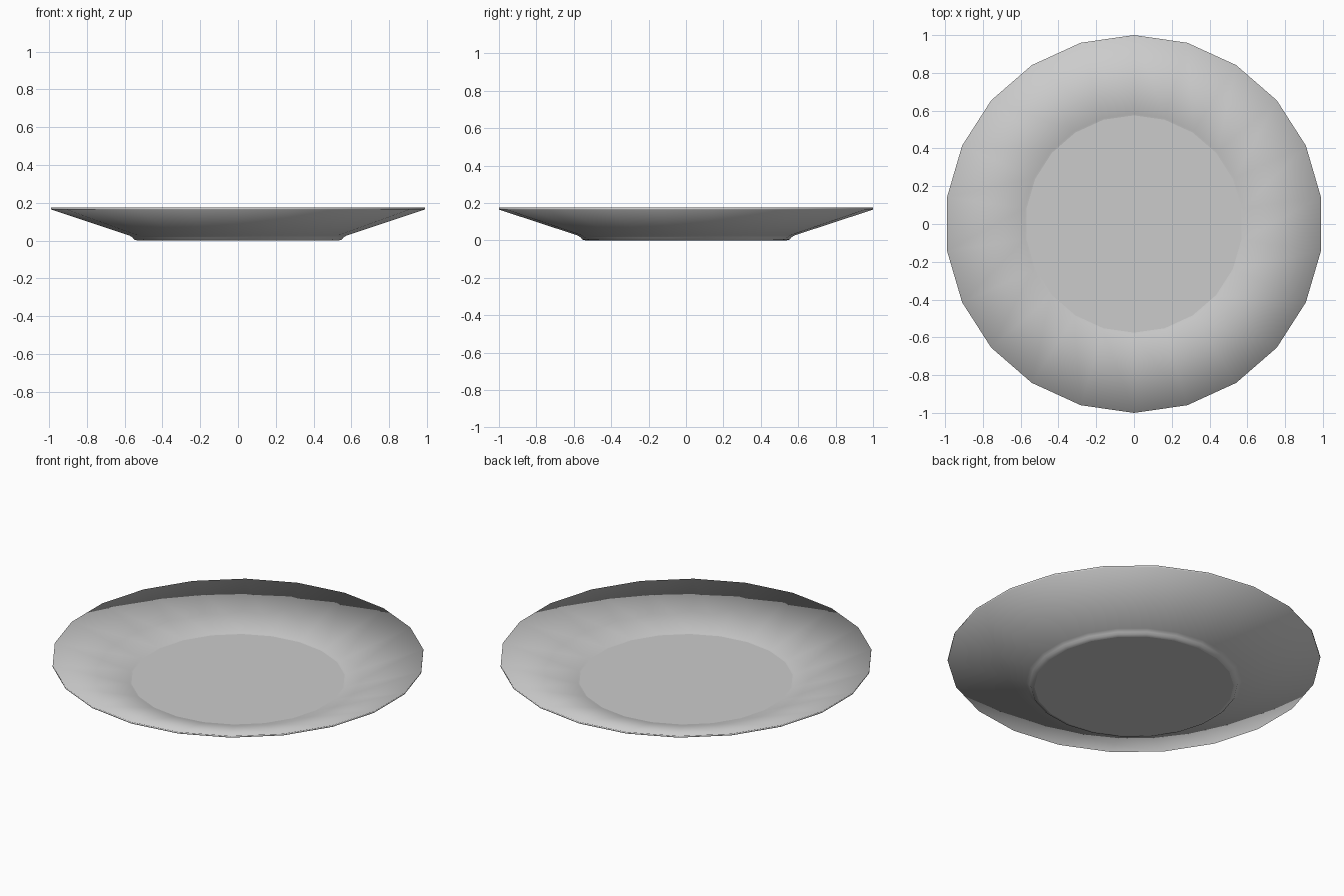
import bpy, bmesh, math

if "Cube" in bpy.data.objects:
    bpy.data.objects.remove(bpy.data.objects["Cube"])

SIDES = 22

# Plate cross-section (radius, height): from the foot's underside, over the rim, to the floor
PROFILE = [(0.535, 0.0), (0.555, 0.005), (0.562, 0.015), (0.58, 0.027),
           (1.0, 0.165), (1.0, 0.175), (0.585, 0.047), (0.575, 0.045)]


def ring(bm, r, z):
    step = 2 * math.pi / SIDES
    return [bm.verts.new((r * math.sin(i * step), r * math.cos(i * step), z))
            for i in range(SIDES)]


bm = bmesh.new()
rings = [ring(bm, r, z) for r, z in PROFILE]

# Outer wall, rim and inner wall
for a, b in zip(rings, rings[1:]):
    for i in range(SIDES):
        j = (i + 1) % SIDES
        bm.faces.new((a[i], a[j], b[j], b[i]))

# Foot underside and eating surface
bm.faces.new(rings[0])
bm.faces.new(rings[-1])
bmesh.ops.recalc_face_normals(bm, faces=bm.faces)

# Soft shading all round, with the two discs kept flat
for f in bm.faces:
    f.smooth = len(f.verts) == 4

mesh = bpy.data.meshes.new("plate")
bm.to_mesh(mesh)
bm.free()
plate = bpy.data.objects.new("plate", mesh)
bpy.context.collection.objects.link(plate)
